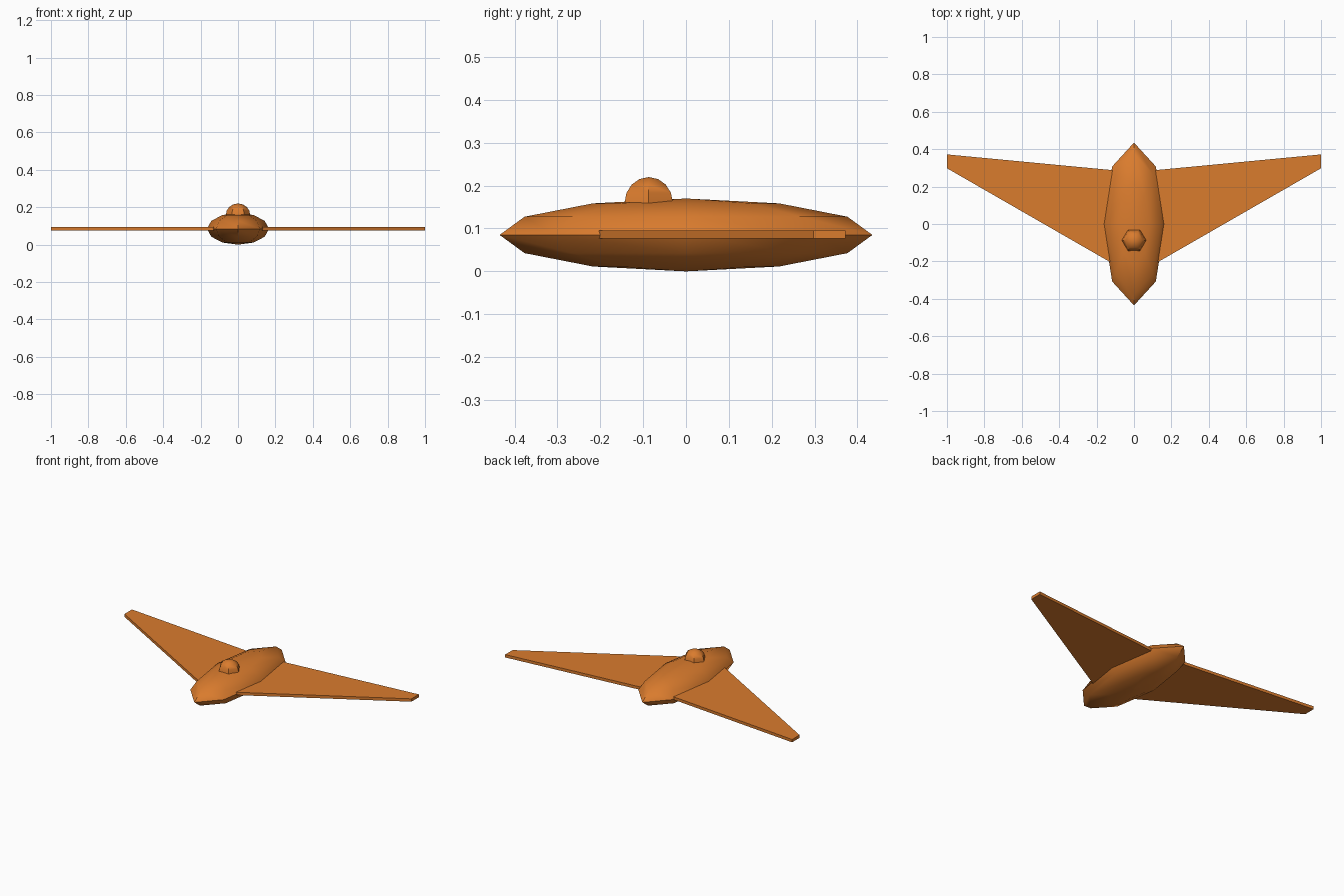
import bpy, bmesh
from math import sin, cos, pi, radians

if "Cube" in bpy.data.objects:
    bpy.data.objects.remove(bpy.data.objects["Cube"])

orange = bpy.data.materials.new("orange")
orange.diffuse_color = (0.70, 0.20, 0.027, 1)
orange.use_nodes = True
orange.node_tree.nodes["Principled BSDF"].inputs["Base Color"].default_value = orange.diffuse_color


def add_object(name, bm, smooth_angle=None):
    bmesh.ops.recalc_face_normals(bm, faces=bm.faces)
    mesh = bpy.data.meshes.new(name)
    bm.to_mesh(mesh)
    bm.free()
    mesh.materials.append(orange)
    obj = bpy.data.objects.new(name, mesh)
    bpy.context.collection.objects.link(obj)
    if smooth_angle:
        bpy.ops.object.select_all(action='DESELECT')
        obj.select_set(True)
        bpy.context.view_layer.objects.active = obj
        bpy.ops.object.shade_smooth_by_angle(angle=radians(smooth_angle))
    return obj


def ellipsoid(name, centre, radii, sides, polar_angles, smooth_angle):
    """Stacked rings under a top pole; closes at a bottom pole or a flat base."""
    cx, cy, cz = centre
    rx, ry, rz = radii
    bm = bmesh.new()
    rings = [[bm.verts.new((cx + rx * sin(p) * cos(2 * pi * i / sides),
                            cy + ry * sin(p) * sin(2 * pi * i / sides),
                            cz + rz * cos(p))) for i in range(sides)]
             for p in polar_angles]
    for a, b in zip(rings, rings[1:]):
        for i in range(sides):
            j = (i + 1) % sides
            bm.faces.new((a[i], a[j], b[j], b[i]))
    bm.faces.new(rings[-1])
    bmesh.ops.remove_doubles(bm, verts=bm.verts, dist=1e-5)
    return add_object(name, bm, smooth_angle)


def full_sphere_angles(rings):
    # the tiny last angle leaves an invisible cap at the bottom pole
    return [pi * k / rings for k in range(rings)] + [pi - 0.002]


# Fuselage: stretched eight-sided sphere
ellipsoid("fuselage", (0, 0, 0.085), (0.165, 0.435, 0.085), 8,
          full_sphere_angles(6), 50)

# Cockpit dome: six-sided half sphere
ellipsoid("cockpit_dome", (0, -0.087, 0.16), (0.065, 0.065, 0.06), 6,
          [pi / 2 * k / 4 for k in range(5)], 50)

# Wings: swept tapered plates, meeting inside the fuselage
for side, name in ((1, "right_wing"), (-1, "left_wing")):
    outline = [(0, -0.277), (1, 0.298), (1, 0.372), (0, 0.277)]
    bm = bmesh.new()
    base = bm.faces.new([bm.verts.new((side * x, y, 0.077)) for x, y in outline])
    top = bmesh.ops.extrude_face_region(bm, geom=[base])["geom"]
    bmesh.ops.translate(bm, vec=(0, 0, 0.018),
                        verts=[g for g in top if isinstance(g, bmesh.types.BMVert)])
    add_object(name, bm)
